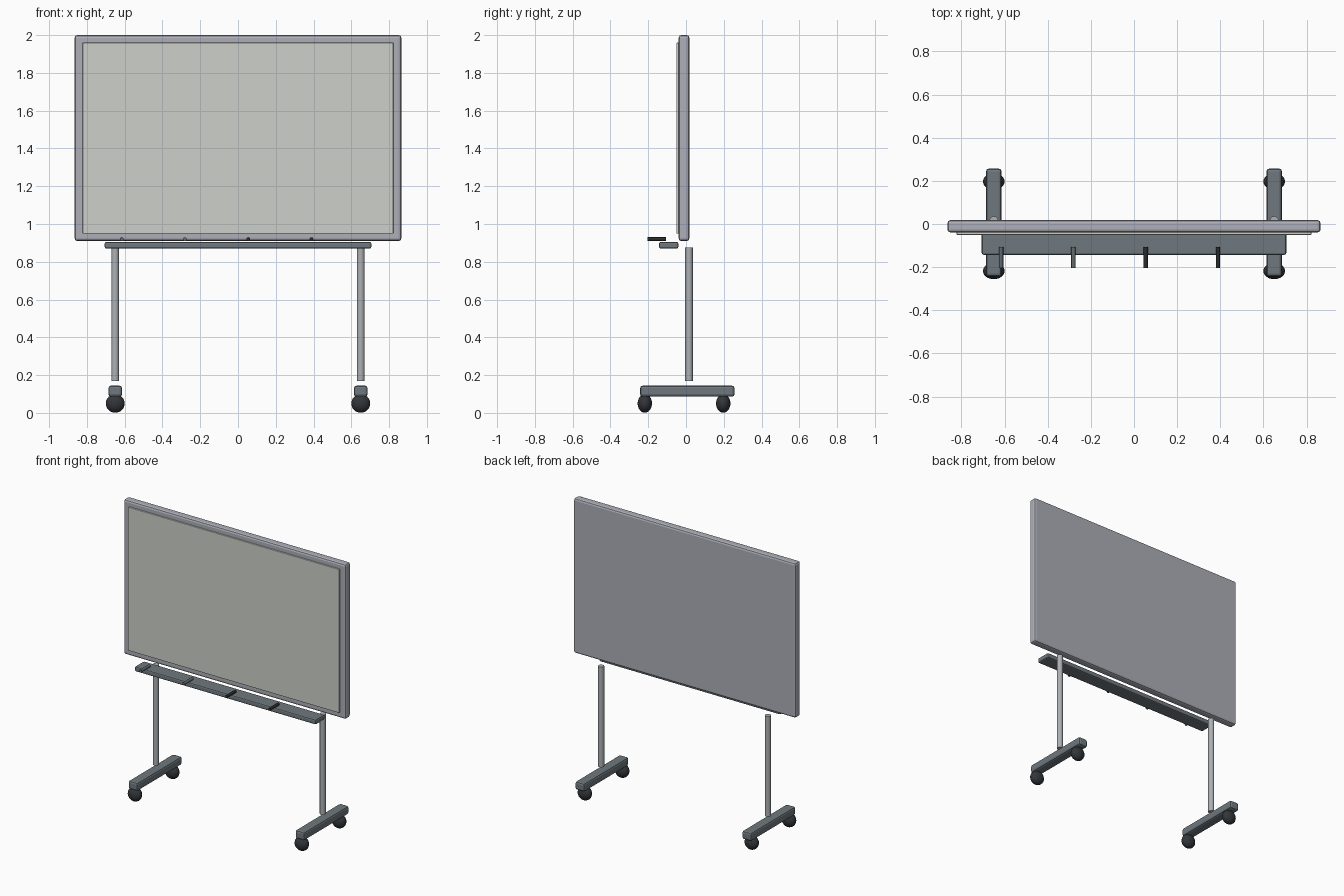
import bpy
from math import pi

default = bpy.data.objects.get("Cube")
if default:
    bpy.data.objects.remove(default, do_unlink=True)


def material(name, r, g, b):
    m = bpy.data.materials.new(name)
    m.use_nodes = True
    m.diffuse_color = (r, g, b, 1)
    bsdf = m.node_tree.nodes["Principled BSDF"]
    bsdf.inputs["Base Color"].default_value = (r, g, b, 1)
    bsdf.inputs["Roughness"].default_value = 0.6
    return m


SURFACE = material("pale writing surface", 0.61, 0.63, 0.59)
FRAME = material("frame aluminium", 0.42, 0.43, 0.48)
POLE = material("pole steel", 0.42, 0.44, 0.46)
SLATE = material("slate metal", 0.16, 0.19, 0.21)
RUBBER = material("dark rubber", 0.032, 0.036, 0.042)
BLUE_PEN = material("slate pen", 0.11, 0.14, 0.17)
GREY_PEN = material("grey pen", 0.14, 0.15, 0.15)
BLACK_PEN = material("black pen", 0.025, 0.025, 0.027)


def finish(name, mat, smooth=True):
    ob = bpy.context.object
    ob.name = name
    ob.data.materials.append(mat)
    if smooth:
        bpy.ops.object.shade_smooth_by_angle()
    return ob


def box(name, x, y, z, mat, bevel):
    """Bevelled box between the (low, high) limits on each axis."""
    limits = (x, y, z)
    bpy.ops.mesh.primitive_cube_add(size=1, location=[(a + b) / 2 for a, b in limits])
    bpy.context.object.scale = [b - a for a, b in limits]
    bpy.ops.object.transform_apply(location=False, rotation=False, scale=True)
    ob = finish(name, mat, smooth=False)
    mod = ob.modifiers.new("soft edges", "BEVEL")
    mod.width = bevel
    mod.segments = 2
    return ob


# Board: framed back panel with a slightly raised writing surface
box("board_frame", (-0.865, 0.865), (-0.039, 0.018), (0.91, 2.0), FRAME, 0.014)
box("writing_surface", (-0.822, 0.822), (-0.05, -0.02), (0.95, 1.96), SURFACE, 0.003)

# Tray with four pens lying across its front edge
box("pen_tray", (-0.706, 0.706), (-0.143, -0.041), (0.87, 0.905), SLATE, 0.009)
pens = [BLUE_PEN, GREY_PEN, BLACK_PEN, BLACK_PEN]
for i, mat in enumerate(pens):
    bpy.ops.mesh.primitive_cylinder_add(
        vertices=16, radius=0.01, depth=0.098,
        location=(-0.616 + i * 0.335, -0.155, 0.92), rotation=(pi / 2, 0, 0))
    finish(f"pen_{i + 1}", mat)

# Stand: pole, foot and two castors on each side
for side, sx in (("left", 1), ("right", -1)):
    x = sx * 0.65
    bpy.ops.mesh.primitive_cylinder_add(
        vertices=24, radius=0.02, depth=0.705, location=(x, 0.016, 0.5225))
    finish(f"{side}_pole", POLE)
    box(f"{side}_foot", (x - 0.036, x + 0.036), (-0.243, 0.257), (0.086, 0.144), SLATE, 0.013)
    for end, y in (("front", -0.218), ("back", 0.197)):
        bpy.ops.mesh.primitive_uv_sphere_add(
            segments=24, ring_count=16, radius=0.05, location=(x, y, 0.05))
        bpy.context.object.scale = (1, 0.76, 0.98)
        finish(f"{side}_{end}_castor", RUBBER)
